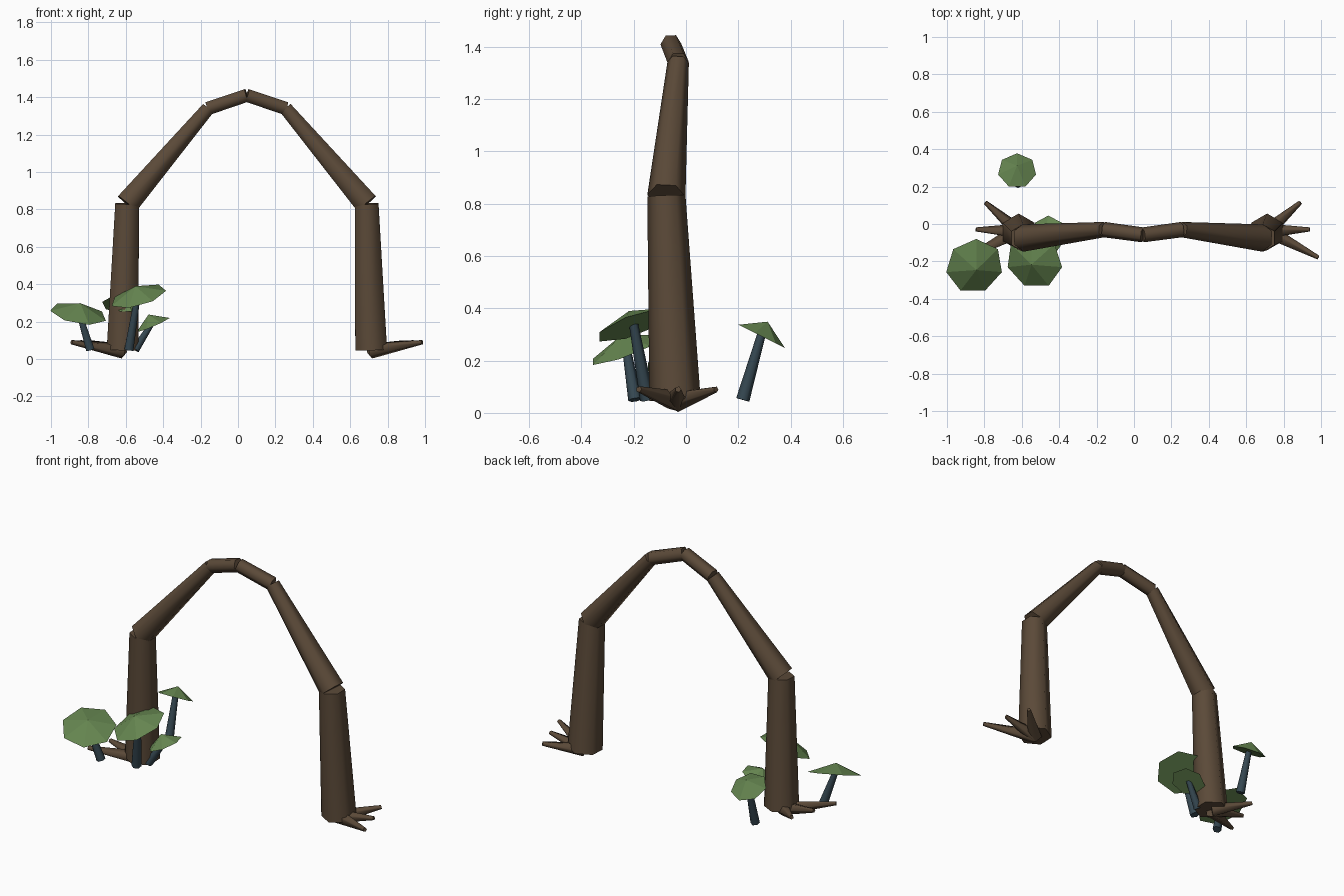
import bpy, bmesh, math
from mathutils import Vector

if "Cube" in bpy.data.objects:
    bpy.data.objects.remove(bpy.data.objects["Cube"])

def material(name, rgb):
    m = bpy.data.materials.new(name)
    m.diffuse_color = (*rgb, 1)
    m.use_nodes = True
    m.node_tree.nodes["Principled BSDF"].inputs["Base Color"].default_value = m.diffuse_color
    return m

BARK = material("brown bark", (0.105, 0.068, 0.040))
CAP = material("green cap", (0.130, 0.235, 0.080))
STEM = material("slate stem", (0.036, 0.064, 0.083))
MID = 0.0475                      # mirror plane of the arch

def taper(bm, a, b, r1, r2, sides, smooth=True):
    """Closed tapered prism from a to b; one corner points along +y. r2 = 0 gives a cone."""
    a, b = Vector(a), Vector(b)
    d = (b - a).normalized()
    u = Vector((0, 1, 0))
    if abs(d.y) > 0.9:
        u = Vector((0, 0, 1))
    u = (u - d * u.dot(d)).normalized()
    v = d.cross(u)

    def ring(c, r):
        return [bm.verts.new(c + r * (math.cos(t) * u + math.sin(t) * v))
                for t in (2 * math.pi * i / sides for i in range(sides))]
    low = ring(a, r1)
    ends = [bm.faces.new(low[::-1])]
    if r2 > 0:
        high = ring(b, r2)
        ends.append(bm.faces.new(high))
    else:
        tip = bm.verts.new(b)
    for i in range(sides):
        j = (i + 1) % sides
        quad = (low[i], low[j], high[j], high[i]) if r2 > 0 else (low[i], low[j], tip)
        bm.faces.new(quad).smooth = smooth
    for f in ends:
        for e in f.edges:
            e.smooth = False

def finish(bm, name, mat):
    bmesh.ops.recalc_face_normals(bm, faces=bm.faces[:])
    me = bpy.data.meshes.new(name)
    bm.to_mesh(me)
    bm.free()
    me.materials.append(mat)
    ob = bpy.data.objects.new(name, me)
    bpy.context.collection.objects.link(ob)

# Right half of the arch: (point, radius) from the ground to the crown
HALF = [((0.712, -0.042, 0.05), 0.098),
        ((0.688, -0.075, 0.83), 0.073),
        ((0.255, -0.030, 1.34), 0.041),
        ((MID, -0.058, 1.41), 0.040)]
ROOT_START = (0.715, -0.04, 0.044)
ROOT_TIPS = [(0.89, 0.115, 0.09), (0.94, -0.03, 0.09), (0.985, -0.18, 0.09)]

for side, flip in (("right", False), ("left", True)):
    def place(p):
        return (2 * MID - p[0], p[1], p[2]) if flip else p
    # Bent trunk in three tapered lengths
    for part, (p, q) in zip(("trunk", "branch", "crown"), zip(HALF, HALF[1:])):
        bm = bmesh.new()
        taper(bm, place(p[0]), place(q[0]), p[1], q[1], 6)
        finish(bm, f"{side}_{part}", BARK)
    # Splayed roots
    bm = bmesh.new()
    for tip in ROOT_TIPS:
        taper(bm, place(ROOT_START), place(tip), 0.042, 0.012, 5)
    finish(bm, f"{side}_roots", BARK)

# Mushrooms: name, stem foot, centre of cap rim, cap direction, cap radius, stem radius
MUSHROOMS = [
    ("outer", (-0.790, -0.195, 0.05), (-0.853, -0.225, 0.243), (0.18, -0.38, 1), 0.155, 0.026),
    ("front", (-0.583, -0.148, 0.05), (-0.533, -0.198, 0.335), (-0.28, -0.36, 1), 0.155, 0.028),
    ("inner", (-0.550, -0.080, 0.05), (-0.455, -0.055, 0.183), (-0.43, -0.10, 1), 0.100, 0.026),
    ("back", (-0.620, 0.217, 0.05), (-0.625, 0.285, 0.295), (0.0, 0.50, 1), 0.104, 0.026),
    ("bark", (-0.590, -0.060, 0.05), (-0.595, -0.090, 0.270), (0.0, -0.30, 1), 0.065, 0.015),
]
for name, foot, rim, way, r, sr in MUSHROOMS:
    rim, way = Vector(rim), Vector(way).normalized()
    bm = bmesh.new()
    taper(bm, foot, rim + way * 0.01, sr, sr * 0.62, 6)
    finish(bm, f"{name}_mushroom_stem", STEM)
    bm = bmesh.new()
    taper(bm, rim, rim + way * 0.06, r, 0, 7, smooth=False)
    finish(bm, f"{name}_mushroom_cap", CAP)
